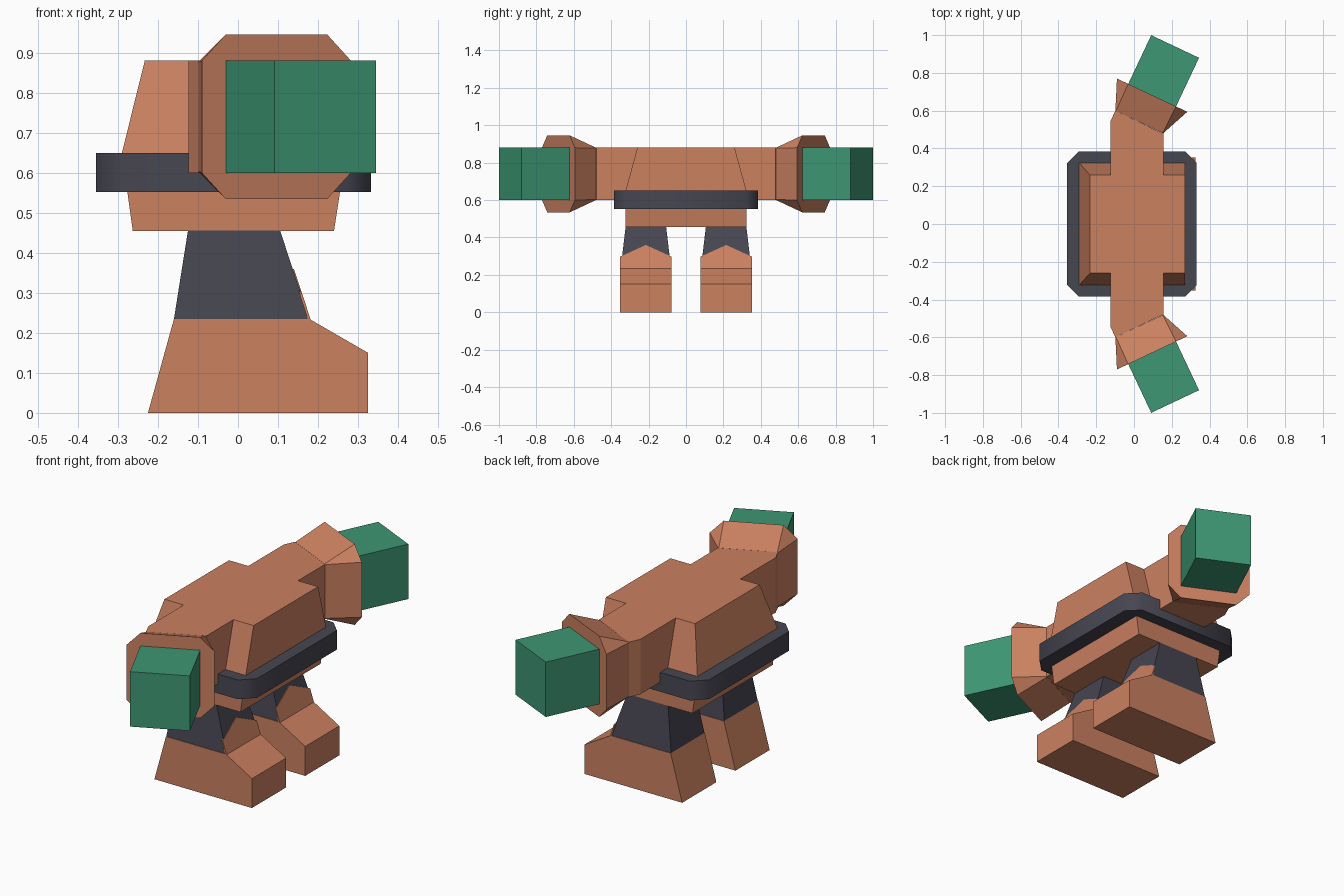
import bpy, bmesh, math
from mathutils import Vector

if "Cube" in bpy.data.objects:
    bpy.data.objects.remove(bpy.data.objects["Cube"])


def material(name, rgb):
    m = bpy.data.materials.new(name)
    m.diffuse_color = (*rgb, 1)
    m.use_nodes = True
    m.node_tree.nodes["Principled BSDF"].inputs["Base Color"].default_value = m.diffuse_color
    return m


CLAY = material("clay brown", (0.60, 0.22, 0.118))
DARK = material("dark slate", (0.062, 0.061, 0.083))
GREEN = material("green", (0.048, 0.31, 0.175))


def finish(name, bm, mat, smooth=0):
    bmesh.ops.recalc_face_normals(bm, faces=bm.faces)
    me = bpy.data.meshes.new(name)
    bm.to_mesh(me)
    bm.free()
    me.materials.append(mat)
    ob = bpy.data.objects.new(name, me)
    bpy.context.collection.objects.link(ob)
    if smooth:
        bpy.ops.object.select_all(action='DESELECT')
        ob.select_set(True)
        bpy.context.view_layer.objects.active = ob
        bpy.ops.object.shade_smooth_by_angle(angle=math.radians(smooth))
    return ob


def loft(name, rings, mat, side=1, smooth=0):
    """Skin equal-length rings of points and cap both ends; side=-1 mirrors in y."""
    bm = bmesh.new()
    vs = [[bm.verts.new((x, y * side, z)) for x, y, z in r] for r in rings]
    n = len(rings[0])
    for a, b in zip(vs, vs[1:]):
        for i in range(n):
            j = (i + 1) % n
            bm.faces.new((a[i], a[j], b[j], b[i]))
    bm.faces.new(vs[0])
    bm.faces.new(vs[-1])
    return finish(name, bm, mat, smooth)


def rect(x0, x1, y0, y1, z):
    return [(x0, y0, z), (x1, y0, z), (x1, y1, z), (x0, y1, z)]


def at_z(pts, z):
    return [(x, y, z) for x, y in pts]


# torso, tapering towards the shoulders
loft("torso", [rect(-0.263, 0.24, -0.323, 0.323, 0.455),
               rect(-0.29, 0.27, -0.323, 0.323, 0.65),
               rect(-0.233, 0.27, -0.26, 0.26, 0.88)], CLAY)

# belt with cut corners
x0, x1, w, c = -0.355, 0.332, 0.385, 0.063
belt = [(x0, -w + c), (x0 + c, -w), (x1 - c, -w), (x1, -w + c),
        (x1, w - c), (x1 - c, w), (x0 + c, w), (x0, w - c)]
loft("belt", [at_z(belt, 0.552), at_z(belt, 0.65)], DARK, smooth=50)

# forearm frame: direction along the bent arm, and across it
ANG = math.radians(25.3)
ALONG = Vector((math.sin(ANG), math.cos(ANG), 0))
ACROSS = Vector((math.cos(ANG), -math.sin(ANG), 0))
UP = Vector((0, 0, 1))
WRIST = Vector((0.028, 0.54, 0.74))
CUFF_END = Vector((0.096, 0.682, 0.74))


def section(centre, half, cut):
    """Octagonal section across the forearm (cut = corner size)."""
    k = half - cut
    uv = [(-k, -half), (k, -half), (half, -k), (half, k),
          (k, half), (-k, half), (-half, k), (-half, -k)]
    return [tuple(centre + ACROSS * u + UP * v) for u, v in uv]


def square(centre, half):
    return [tuple(centre + ACROSS * u * half + UP * v * half)
            for u, v in ((-1, -1), (1, -1), (1, 1), (-1, 1))]


for s, label in ((1, "left"), (-1, "right")):
    # arm with a bent elbow
    arm = [(-0.124, 0.15), (0.156, 0.15), (0.156, 0.478),
           (-0.099, 0.60), (-0.124, 0.545)]
    loft(label + "_arm", [at_z(arm, 0.6), at_z(arm, 0.88)], CLAY, s)

    # flared cuff
    loft(label + "_cuff", [section(WRIST, 0.14, 0.003),
                           section(CUFF_END, 0.206, 0.066)], CLAY, s, smooth=35)

    # hand block
    loft(label + "_hand", [square(CUFF_END - ALONG * 0.02, 0.14),
                           square(CUFF_END + ALONG * 0.285, 0.14)], GREEN, s)

    # thigh
    loft(label + "_thigh", [rect(-0.16, 0.178, 0.08, 0.349, 0.235),
                            rect(-0.125, 0.105, 0.106, 0.323, 0.456)], DARK, s)

    # foot, side profile swept across its width
    foot = [(-0.225, 0), (0.325, 0), (0.325, 0.15), (0.178, 0.235), (-0.16, 0.235)]
    loft(label + "_foot", [[(x, y, z) for x, z in foot] for y in (0.077, 0.352)],
         CLAY, s)

    # pointed knee plate lying on the front slope of the thigh
    plate = [(0.077, 0.23), (0.352, 0.23), (0.352, 0.297), (0.215, 0.36), (0.077, 0.297)]
    loft(label + "_knee_plate",
         [[(0.178 - (z - 0.235) * 0.332 + d, y, z) for y, z in plate]
          for d in (-0.004, 0.003)], CLAY, s)
